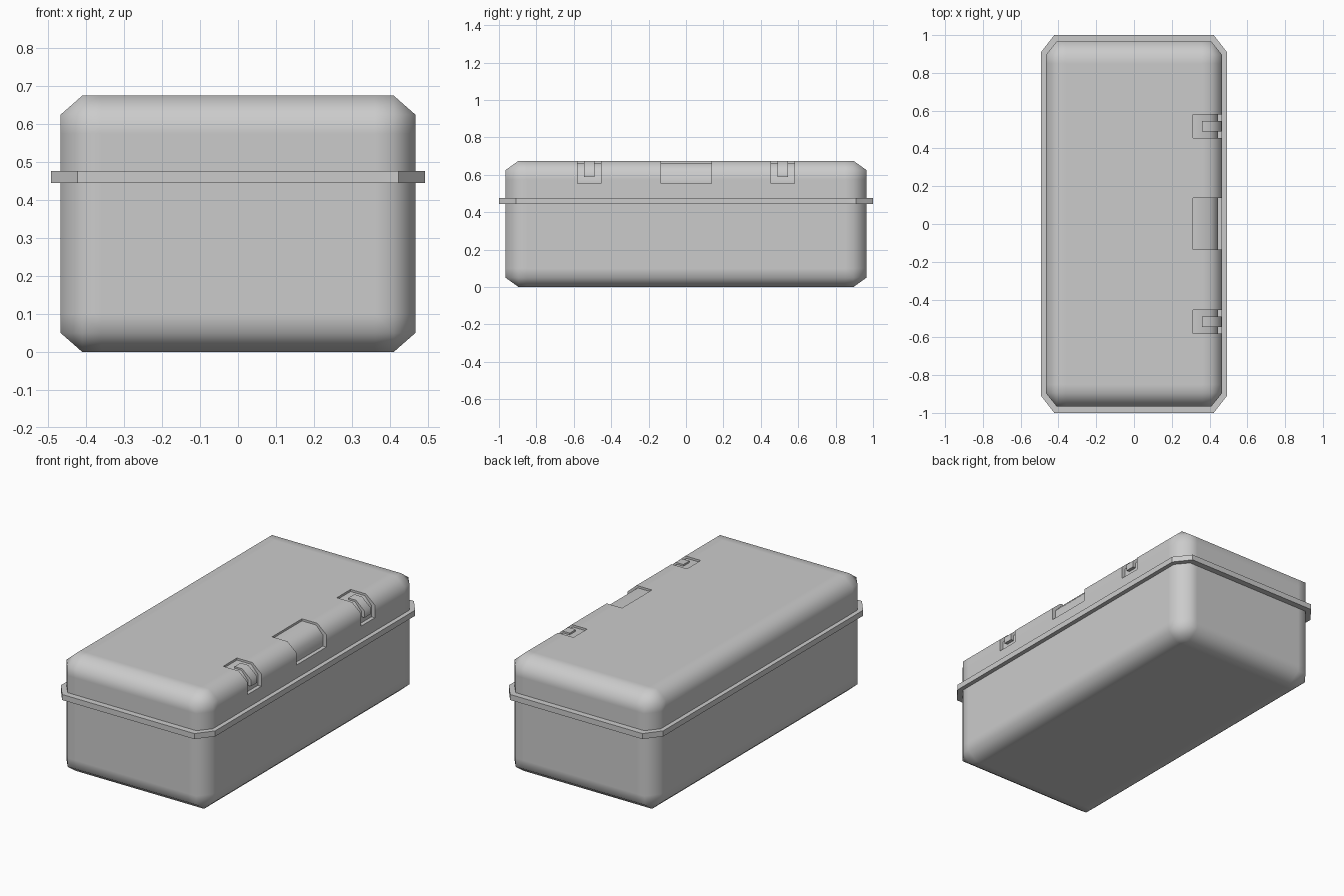
import bpy, bmesh, math
from mathutils import Vector

if "Cube" in bpy.data.objects:
    bpy.data.objects.remove(bpy.data.objects["Cube"])


def finish(name, bm, angle=60):
    bmesh.ops.recalc_face_normals(bm, faces=bm.faces)
    me = bpy.data.meshes.new(name)
    bm.to_mesh(me)
    bm.free()
    ob = bpy.data.objects.new(name, me)
    bpy.context.scene.collection.objects.link(ob)
    shade(me, angle)
    return ob


def shade(me, angle):
    for p in me.polygons:
        p.use_smooth = True
    me.set_sharp_from_angle(angle=math.radians(angle))


def prism(bm, pts, shift):
    """Extrude a closed polygon of 3D points by a vector."""
    f = bm.faces.new([bm.verts.new(p) for p in pts])
    r = bmesh.ops.extrude_face_region(bm, geom=[f])
    vs = [v for v in r["geom"] if isinstance(v, bmesh.types.BMVert)]
    bmesh.ops.translate(bm, verts=vs, vec=shift)


def y_prism(bm, profile, y0, y1):
    prism(bm, [(x, y0, z) for x, z in profile], (0, y1 - y0, 0))


# Case body: chamfered block with support loops that keep the soft edge shading tight
half, chamfer = Vector((0.467, 0.965, 0.3375)), Vector((0.057, 0.07, 0.05))
bm = bmesh.new()
for sx in (-1, 1):
    for sy in (-1, 1):
        for sz in (-1, 1):
            for flat in range(3):
                co = [(half[i] - (0 if i == flat else chamfer[i])) * s
                      for i, s in enumerate((sx, sy, sz))]
                bm.verts.new((co[0], co[1], co[2] + half.z))
                # points on two full planes are not part of a chamfered block
bmesh.ops.convex_hull(bm, input=bm.verts)
bmesh.ops.dissolve_limit(bm, angle_limit=0.01, verts=bm.verts, edges=bm.edges)
for axis, d in ((0, 0.36), (1, 0.85), (2, 0.2375)):
    for s in (-1, 1):
        n, co = Vector((0, 0, 0)), Vector((0, 0, half.z))
        n[axis] = 1
        co[axis] += s * d
        bmesh.ops.bisect_plane(bm, geom=bm.verts[:] + bm.edges[:] + bm.faces[:],
                               plane_co=co, plane_no=n)
body = finish("case_body", bm)

# Recesses for the handle and two latches along the right top edge
recess = [(0.312, 0.663), (0.402, 0.663), (0.445, 0.618), (0.445, 0.553),
          (0.6, 0.553), (0.6, 0.8), (0.312, 0.8)]
bm = bmesh.new()
for y0, y1 in ((-0.58, -0.455), (-0.135, 0.137), (0.455, 0.58)):
    y_prism(bm, recess, y0, y1)
cutter = finish("recess_cutter", bm)
cutter.hide_render = True
cutter.hide_viewport = False
mod = body.modifiers.new("recesses", "BOOLEAN")
mod.operation = "DIFFERENCE"
mod.solver = "EXACT"
mod.object = cutter
bpy.context.view_layer.update()
cut = bpy.data.meshes.new_from_object(
    body.evaluated_get(bpy.context.evaluated_depsgraph_get()))
body.modifiers.clear()
body.data = cut
shade(cut, 60)
bpy.data.objects.remove(cutter)

# Rim band around the seam
x, y, cx, cy = 0.492, 1.0, 0.07, 0.09
ring = [(x, y - cy), (x - cx, y), (cx - x, y), (-x, y - cy),
        (-x, cy - y), (cx - x, -y), (x - cx, -y), (x, cy - y)]
bm = bmesh.new()
prism(bm, [(px, py, 0.445) for px, py in ring], (0, 0, 0.032))
finish("seam_rim", bm, 30)

# Latch tabs folded over the edge inside the outer recesses
tab = [(0.36, 0.673), (0.409, 0.673), (0.464, 0.624), (0.464, 0.587),
       (0.44, 0.587), (0.44, 0.615), (0.40, 0.655), (0.36, 0.655)]
for side, y0 in (("left", -0.545), ("right", 0.49)):
    bm = bmesh.new()
    y_prism(bm, tab, y0, y0 + 0.055)
    finish("latch_tab_" + side, bm)
